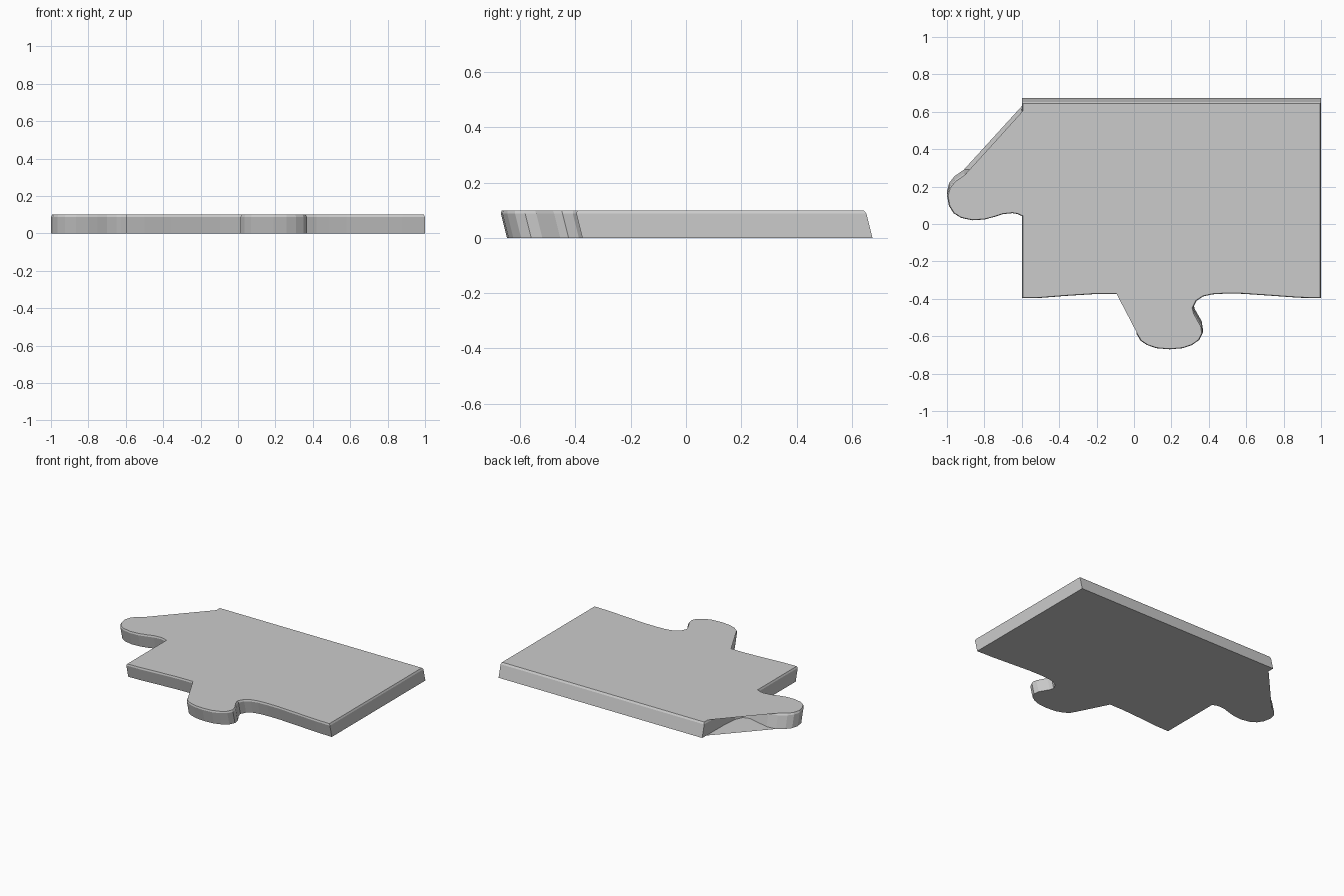
import bpy, bmesh
from mathutils import Vector

if "Cube" in bpy.data.objects:
    bpy.data.objects.remove(bpy.data.objects["Cube"])

H, RIM, INSET, LEAN = 0.1, 0.088, 0.006, 0.25

# outline, counter-clockwise from the back right corner (at the top face)
# left tab, side tab necks are walls only: the flat faces bridge straight over them
back_left = [(1.0, 0.65), (-0.6, 0.65), (-0.6, 0.605)]
left_neck = [(-0.602, 0.40), (-0.61, 0.30), (-0.635, 0.245), (-0.68, 0.23), (-0.76, 0.25), (-0.84, 0.27)]
left_tab = [(-0.91, 0.265), (-0.96, 0.23), (-0.988, 0.195), (-1.0, 0.15), (-0.99, 0.095),
            (-0.965, 0.055), (-0.925, 0.03), (-0.865, 0.017), (-0.80, 0.021), (-0.75, 0.034),
            (-0.70, 0.05), (-0.65, 0.055), (-0.625, 0.051), (-0.6, 0.04)]
front_left = [(-0.6, -0.4), (-0.50, -0.398), (-0.36, -0.387), (-0.2, -0.377), (-0.095, -0.377)]
front_neck = [(0.0, -0.389), (0.045, -0.413), (0.063, -0.45), (0.055, -0.48), (0.018, -0.545)]
front_tab = [(0.013, -0.59), (0.035, -0.627), (0.07, -0.65), (0.12, -0.667), (0.19, -0.673),
             (0.26, -0.667), (0.31, -0.65), (0.35, -0.622), (0.368, -0.585), (0.362, -0.545),
             (0.325, -0.48), (0.317, -0.45), (0.335, -0.413), (0.37, -0.39), (0.42, -0.379),
             (0.49, -0.375), (0.58, -0.376), (0.74, -0.387), (0.88, -0.397), (1.0, -0.4)]

pts, cap_ids = [], []
for seg, on_cap in ((back_left, True), (left_neck, False), (left_tab, True),
                    (front_left, True), (front_neck, False), (front_tab, True)):
    for p in seg:
        if on_cap:
            cap_ids.append(len(pts))
        pts.append(Vector(p))
n = len(pts)


def inset(i, d):
    """Move an outline point inwards by d."""
    a = (pts[i] - pts[i - 1]).normalized()
    b = (pts[(i + 1) % n] - pts[i]).normalized()
    na, nb = Vector((-a.y, a.x)), Vector((-b.y, b.x))
    return pts[i] + (na + nb) * (d / max(0.4, 1 + na.dot(nb)))


# leaning side walls with a narrow chamfer around the top
bm = bmesh.new()
rings = []
for z, d in ((0, 0), (RIM, 0), (H, INSET)):
    ring = []
    for i in range(n):
        p = inset(i, d)
        ring.append(bm.verts.new((p.x, p.y + LEAN * (H - z), z)))
    rings.append(ring)
for lo, hi in zip(rings, rings[1:]):
    for i in range(n):
        j = (i + 1) % n
        bm.faces.new((lo[i], lo[j], hi[j], hi[i]))

# flat top and bottom
bm.faces.new([rings[2][i] for i in cap_ids])
bm.faces.new([rings[0][i] for i in reversed(cap_ids)])

mesh = bpy.data.meshes.new("puzzle_piece")
bm.to_mesh(mesh)
bm.free()
piece = bpy.data.objects.new("puzzle_piece", mesh)
bpy.context.collection.objects.link(piece)
